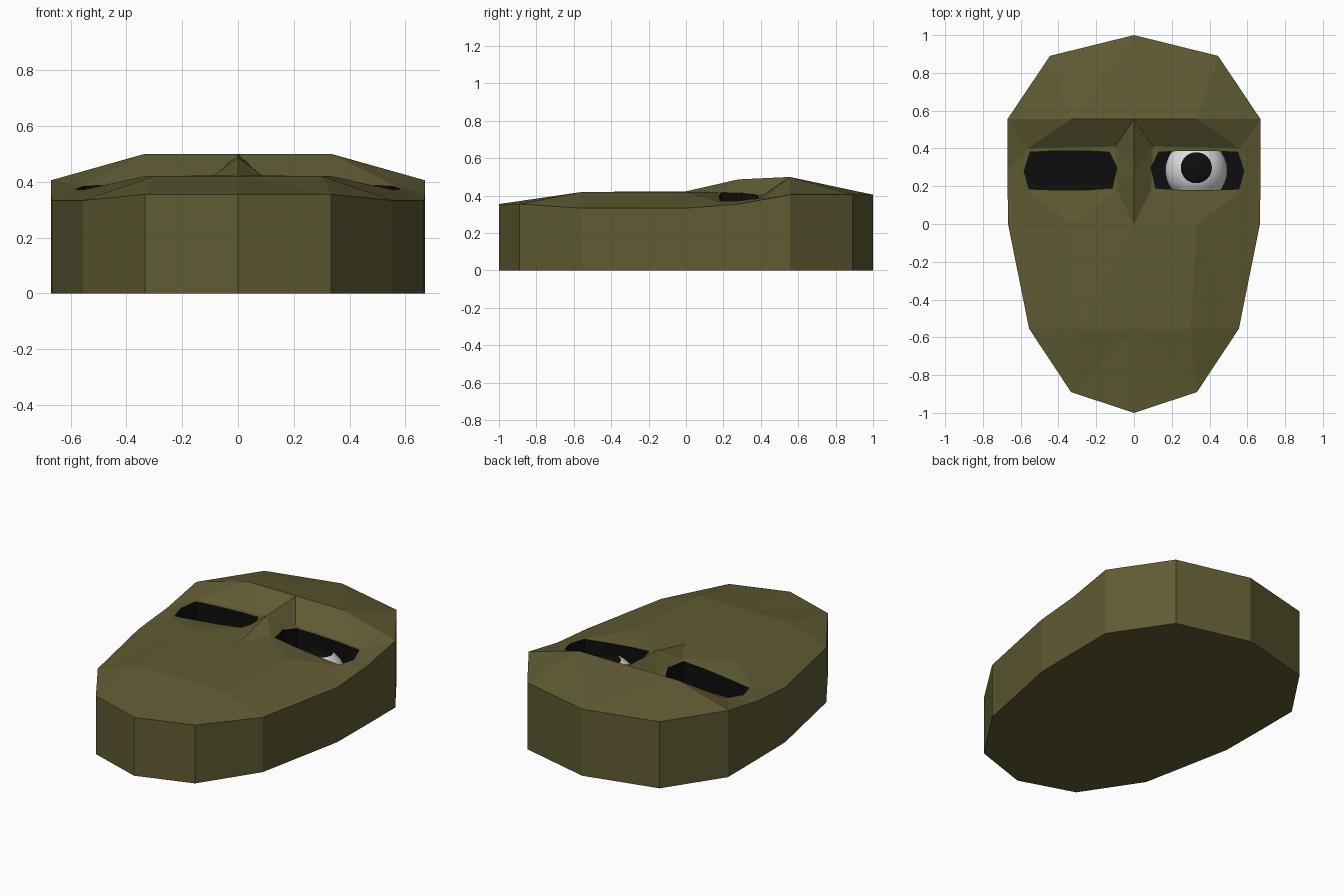
import bpy, bmesh, math
from mathutils import Matrix, Vector

if "Cube" in bpy.data.objects:
    bpy.data.objects.remove(bpy.data.objects["Cube"])


def material(name, rgb):
    m = bpy.data.materials.new(name)
    m.diffuse_color = (*rgb, 1)
    m.use_nodes = True
    m.node_tree.nodes["Principled BSDF"].inputs["Base Color"].default_value = m.diffuse_color
    return m


skin = material("olive", (0.115, 0.104, 0.033))
black = material("black", (0.004, 0.004, 0.004))
white = material("white", (0.75, 0.75, 0.75))


def make_object(name, bm, mats):
    me = bpy.data.meshes.new(name)
    bmesh.ops.recalc_face_normals(bm, faces=bm.faces)
    bm.to_mesh(me)
    bm.free()
    for m in mats:
        me.materials.append(m)
    ob = bpy.data.objects.new(name, me)
    bpy.context.collection.objects.link(ob)
    return ob


# Half of the head: rim, then brow, nose, socket and cheek points
rim = [(0, 1, .405), (.445, .89, .405), (.67, .555, .405), (.67, .28, .355),
       (.667, 0, .333), (.555, -.555, .333), (.333, -.89, .355), (0, -1, .355)]
inner = {"B0": (0, .555, .5), "B1": (.333, .555, .5),
         "N0": (0, .28, .487), "N1": (0, 0, .423),
         "Ti": (.10, .41, .405), "To": (.56, .40, .385),
         "Li": (.09, .18, .42), "Lo": (.56, .17, .37),
         "P1": (.333, 0, .42), "P2": (.30, -.555, .42), "P3": (0, -.555, .42)}
faces = ("R0 R1 B1 B0,R1 R2 B1,B0 B1 Ti,B1 To Ti,B1 R2 To,"
         "B0 Ti N0,Ti Li N0,Li N1 N0,Ti To Lo Li,R2 R3 To,R3 Lo To,R3 R4 Lo,"
         "Li Lo P1,Li P1 N1,Lo R4 P1,N1 P1 P2 P3,P1 R4 R5 P2,P2 R5 R6,P3 P2 R6 R7")

bm = bmesh.new()
for side in (1, -1):
    v = {k: bm.verts.new((side * x, y, z)) for k, (x, y, z) in inner.items()}
    for i, (x, y, z) in enumerate(rim):
        v[f"R{i}"] = bm.verts.new((side * x, y, z))
        v[f"D{i}"] = bm.verts.new((side * x, y, 0))
    for f in faces.split(","):
        bm.faces.new([v[k] for k in f.split()])
    for i in range(7):
        bm.faces.new([v[f"R{i}"], v[f"D{i}"], v[f"D{i+1}"], v[f"R{i+1}"]])
    bm.faces.new([v[f"D{i}"] for i in range(8)])
bmesh.ops.remove_doubles(bm, verts=bm.verts, dist=1e-4)
bmesh.ops.triangulate(bm, faces=[f for f in bm.faces if len(f.verts) == 4])
head = make_object("head", bm, [skin, black])

# Eye openings: black-lined pockets cut into the face
hole = [(.09, .30), (.13, .38), (.25, .387), (.42, .387), (.55, .38), (.582, .28),
        (.555, .185), (.42, .18), (.25, .18), (.115, .19)]
for side, label in ((1, "right"), (-1, "left")):
    bm = bmesh.new()
    bottom = bm.faces.new([bm.verts.new((side * x, y, .05)) for x, y in hole])
    top = bmesh.ops.extrude_face_region(bm, geom=[bottom])["geom"]
    bmesh.ops.translate(bm, vec=(0, 0, .6),
                        verts=[g for g in top if isinstance(g, bmesh.types.BMVert)])
    for f in bm.faces:
        f.material_index = 1
    cutter = make_object(f"{label}_eye_cutter", bm, [skin, black])
    cutter.hide_render = True
    cutter.hide_viewport = True
    mod = head.modifiers.new(f"{label}_eye_hole", 'BOOLEAN')
    mod.operation = 'DIFFERENCE'
    mod.solver = 'EXACT'
    mod.object = cutter

# Single eyeball deep in the right opening, pupil on its upper cap
bm = bmesh.new()
bmesh.ops.create_uvsphere(bm, u_segments=32, v_segments=24, radius=.165)
for f in bm.faces:
    f.smooth = True
    angle = f.calc_center_median().angle(Vector((0, 0, 1)))
    f.material_index = 1 if angle < math.radians(30) else 0
bmesh.ops.transform(bm, verts=bm.verts, matrix=Matrix.Translation((.33, .283, .2))
                    @ Matrix.Rotation(math.radians(-6), 4, 'X'))
make_object("eyeball", bm, [white, black])
